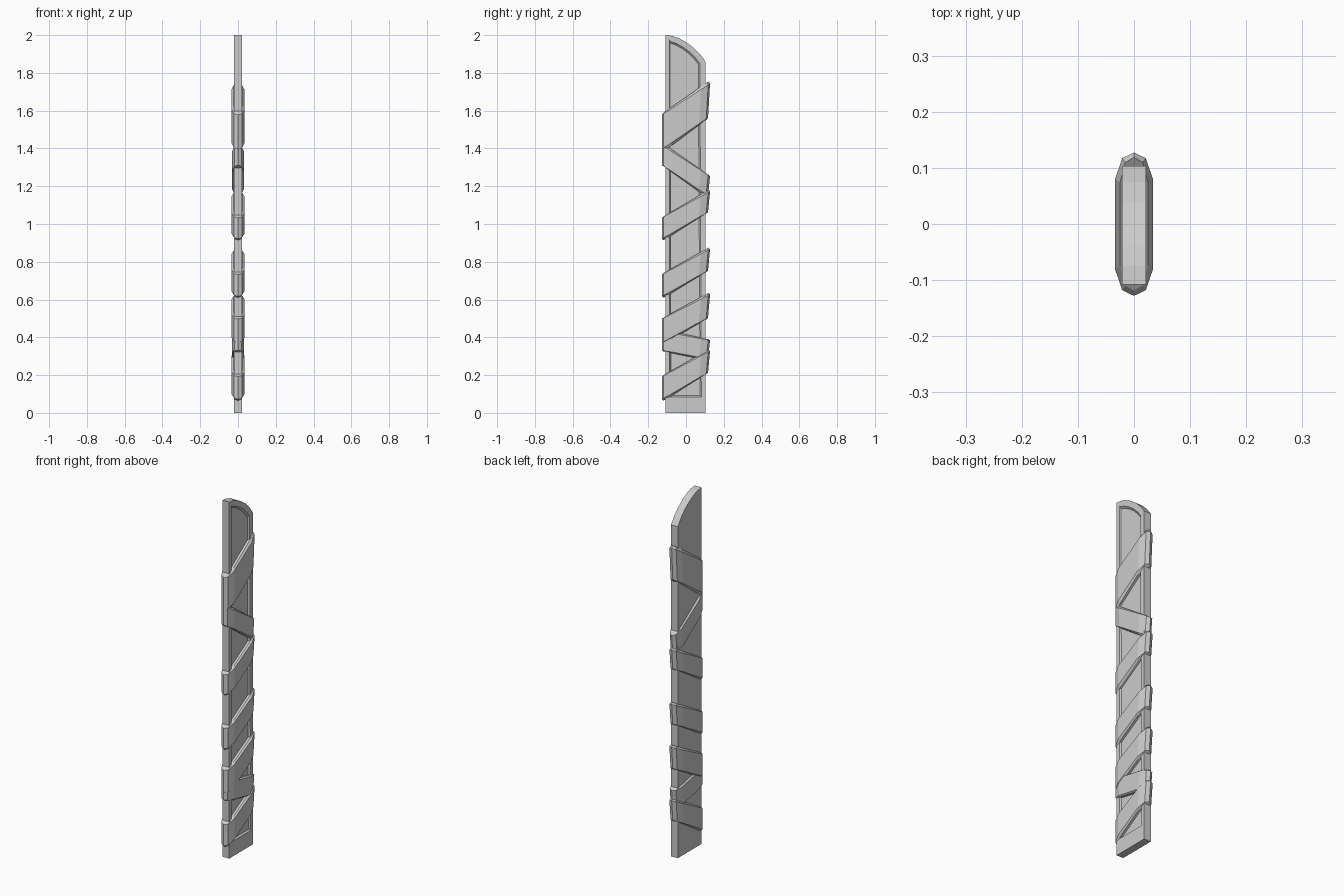
import bpy
import bmesh

cube = bpy.data.objects.get("Cube")
if cube:
    bpy.data.objects.remove(cube, do_unlink=True)

grey = bpy.data.materials.new("plain grey")
grey.use_nodes = True
COLOUR = (0.6, 0.6, 0.6, 1)
grey.diffuse_color = COLOUR
grey.node_tree.nodes["Principled BSDF"].inputs["Base Color"].default_value = COLOUR


def finish(bm, name):
    bmesh.ops.recalc_face_normals(bm, faces=bm.faces)
    mesh = bpy.data.meshes.new(name)
    bm.to_mesh(mesh)
    bm.free()
    mesh.materials.append(grey)
    obj = bpy.data.objects.new(name, mesh)
    bpy.context.collection.objects.link(obj)
    return obj


# Plank: side profile with a curved top, pushed out to full thickness
def make_plank():
    half = 0.021
    profile = [(-0.108, 0), (0.103, 0), (0.103, 1.86), (0.075, 1.898), (0.04, 1.934),
               (0.0, 1.963), (-0.04, 1.985), (-0.075, 1.996), (-0.108, 2.0)]
    bm = bmesh.new()
    panel = bm.faces.new([bm.verts.new((half, y, z)) for y, z in profile])
    rim = bm.faces.new([bm.verts.new((-half, y, z)) for y, z in reversed(profile)])
    front, back = list(panel.verts), list(reversed(rim.verts))
    for i in range(len(front)):
        j = (i + 1) % len(front)
        bm.faces.new((front[i], back[i], back[j], front[j]))
    bmesh.ops.recalc_face_normals(bm, faces=bm.faces)
    # Sunken panel with a sloped border on one side
    bmesh.ops.inset_region(bm, faces=[panel], thickness=0.031)
    for v in panel.verts:
        if v.co.z < 0.1:
            v.co.z = 0.085
    bmesh.ops.inset_region(bm, faces=[panel], thickness=0.009, depth=-0.009)
    finish(bm, "plank")


# Wrap: closed tilted strip with chamfered upper and lower edges
def make_wrap(name, front_low, front_high, back_low, back_high, scale=1.0):
    quarter = [(0.034, -0.08), (0.021, -0.118), (0, -0.128), (-0.021, -0.118), (-0.034, -0.08)]
    outer = quarter + [(-x, -y) for x, y in quarter]
    bm = bmesh.new()
    rings = []
    # each ring: height along the strip, extra height, inward shrink
    for t, inward in ((0, 0.009), (0.06, 0), (0.94, 0), (1, 0.009)):
        ring = []
        for x, y in outer:
            s = (y + 0.128) / 0.256
            low = front_low + (back_low - front_low) * s
            high = front_high + (back_high - front_high) * s
            px = x * scale * (1 - inward / 0.034)
            py = y * (1 - inward / 0.128)
            if y > 0:
                py -= 0.012 * (1 - t)
            ring.append(bm.verts.new((px, py, low + (high - low) * t)))
        rings.append(ring)
    rings.append(rings[0])
    # the last pair closes the strip through the plank
    for a, b in zip(rings[:3], rings[1:4]):
        for i in range(len(outer)):
            j = (i + 1) % len(outer)
            bm.faces.new((a[i], a[j], b[j], b[i]))
    bm.faces.new(rings[0])
    bm.faces.new(rings[3])
    finish(bm, name)


make_plank()
wraps = [
    ("top_wrap", 1.385, 1.59, 1.55, 1.755, 1.0),
    ("upper_cross_wrap", 1.305, 1.425, 1.145, 1.26, 0.9),
    ("upper_wrap", 0.915, 1.04, 1.055, 1.18, 1.0),
    ("middle_wrap", 0.61, 0.74, 0.745, 0.875, 1.0),
    ("lower_wrap", 0.365, 0.505, 0.495, 0.635, 1.0),
    ("lower_cross_wrap", 0.325, 0.44, 0.28, 0.39, 0.9),
    ("bottom_wrap", 0.065, 0.2, 0.205, 0.335, 1.0),
]
for wrap in wraps:
    make_wrap(*wrap)
